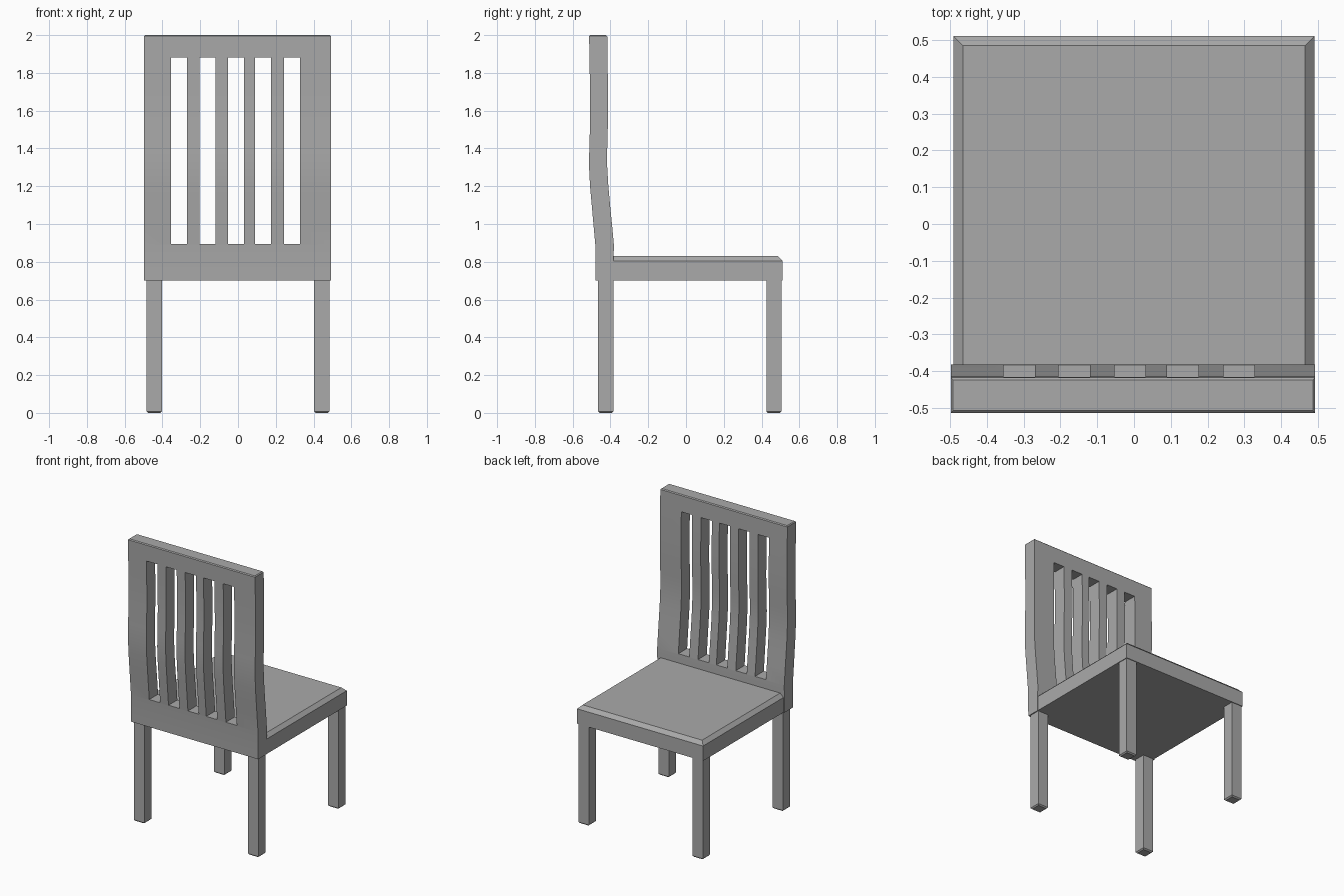
import bpy, bmesh, math

if "Cube" in bpy.data.objects:
    bpy.data.objects.remove(bpy.data.objects["Cube"])

wood = bpy.data.materials.new("grey")
wood.diffuse_color = (0.4, 0.4, 0.4, 1)
wood.use_nodes = True
wood.node_tree.nodes["Principled BSDF"].inputs["Base Color"].default_value = wood.diffuse_color


def make_object(name, bm, mat=wood):
    bmesh.ops.recalc_face_normals(bm, faces=bm.faces)
    mesh = bpy.data.meshes.new(name)
    bm.to_mesh(mesh)
    bm.free()
    mesh.materials.append(mat)
    ob = bpy.data.objects.new(name, mesh)
    bpy.context.collection.objects.link(ob)
    return ob


def box(lo, hi):
    bm = bmesh.new()
    bmesh.ops.create_cube(bm, size=1)
    for v in bm.verts:
        v.co = [l + (c + 0.5) * (h - l) for l, h, c in zip(lo, hi, v.co)]
    return bm


def chamfer(bm, amount, rule):
    edges = [e for e in bm.edges if all(rule(v.co) for v in e.verts)]
    bmesh.ops.bevel(bm, geom=edges, offset=amount, segments=1, affect='EDGES')


# Seat: slab with chamfered top front and side edges; back edge stays sharp
bm = box((-0.49, -0.385, 0.70), (0.49, 0.51, 0.83))
for v in bm.verts:
    if v.co.z > 0.8:
        v.co.z = 0.805
top = next(f for f in bm.faces if f.normal.z > 0.9)
new = bmesh.ops.extrude_face_region(bm, geom=[top])
bmesh.ops.delete(bm, geom=[top], context='FACES_ONLY')
for v in (g for g in new["geom"] if isinstance(g, bmesh.types.BMVert)):
    v.co.z = 0.83
    v.co.x *= 0.465 / 0.49
    if v.co.y > 0:
        v.co.y = 0.485
make_object("seat", bm)

# Legs: square posts with chamfered feet
for row, y0 in (("front", 0.425), ("back", -0.465)):
    for side, x0 in (("left", -0.485), ("right", 0.403)):
        bm = box((x0, y0, 0), (x0 + 0.082, y0 + 0.08, 0.71))
        chamfer(bm, 0.008, lambda co: co.z < 0.1)
        make_object(f"{row}_{side}_leg", bm)

# Backrest: curved side profile extruded across the width (z, back y, front y)
profile = [(0.70, -0.478, -0.385), (0.89, -0.480, -0.382), (1.0, -0.490, -0.392),
           (1.1, -0.499, -0.402), (1.2, -0.508, -0.411), (1.3, -0.513, -0.417),
           (1.4, -0.512, -0.417), (1.55, -0.507, -0.413), (1.7, -0.508, -0.413),
           (2.0, -0.513, -0.417)]
outline = [(b, z) for z, b, f in profile] + [(f, z) for z, b, f in reversed(profile)]
bm = bmesh.new()
face = bm.faces.new([bm.verts.new((-0.497, y, z)) for y, z in outline])
new = bmesh.ops.extrude_face_region(bm, geom=[face])
for v in (g for g in new["geom"] if isinstance(g, bmesh.types.BMVert)):
    v.co.x = 0.492
bmesh.ops.recalc_face_normals(bm, faces=bm.faces)
chamfer(bm, 0.006, lambda co: co.z > 1.99)
backrest = make_object("backrest", bm)

# Slots: five tall openings cut through the backrest
cut = bmesh.new()
for x in (-0.312, -0.162, -0.011, 0.132, 0.285):
    new = bmesh.ops.create_cube(cut, size=1)
    for v in new["verts"]:
        v.co = (x + v.co.x * 0.085, -0.45 + v.co.y * 0.4, 1.388 + v.co.z * 0.986)
cutter = make_object("slot_cutter", cut)
cutter.hide_render = True
mod = backrest.modifiers.new("slots", 'BOOLEAN')
mod.object = cutter
mod.operation = 'DIFFERENCE'
mod.solver = 'EXACT'
bpy.context.view_layer.objects.active = backrest
backrest.select_set(True)
bpy.ops.object.modifier_apply(modifier=mod.name)
bpy.data.objects.remove(cutter)
bpy.ops.object.shade_smooth_by_angle(angle=math.radians(30))
